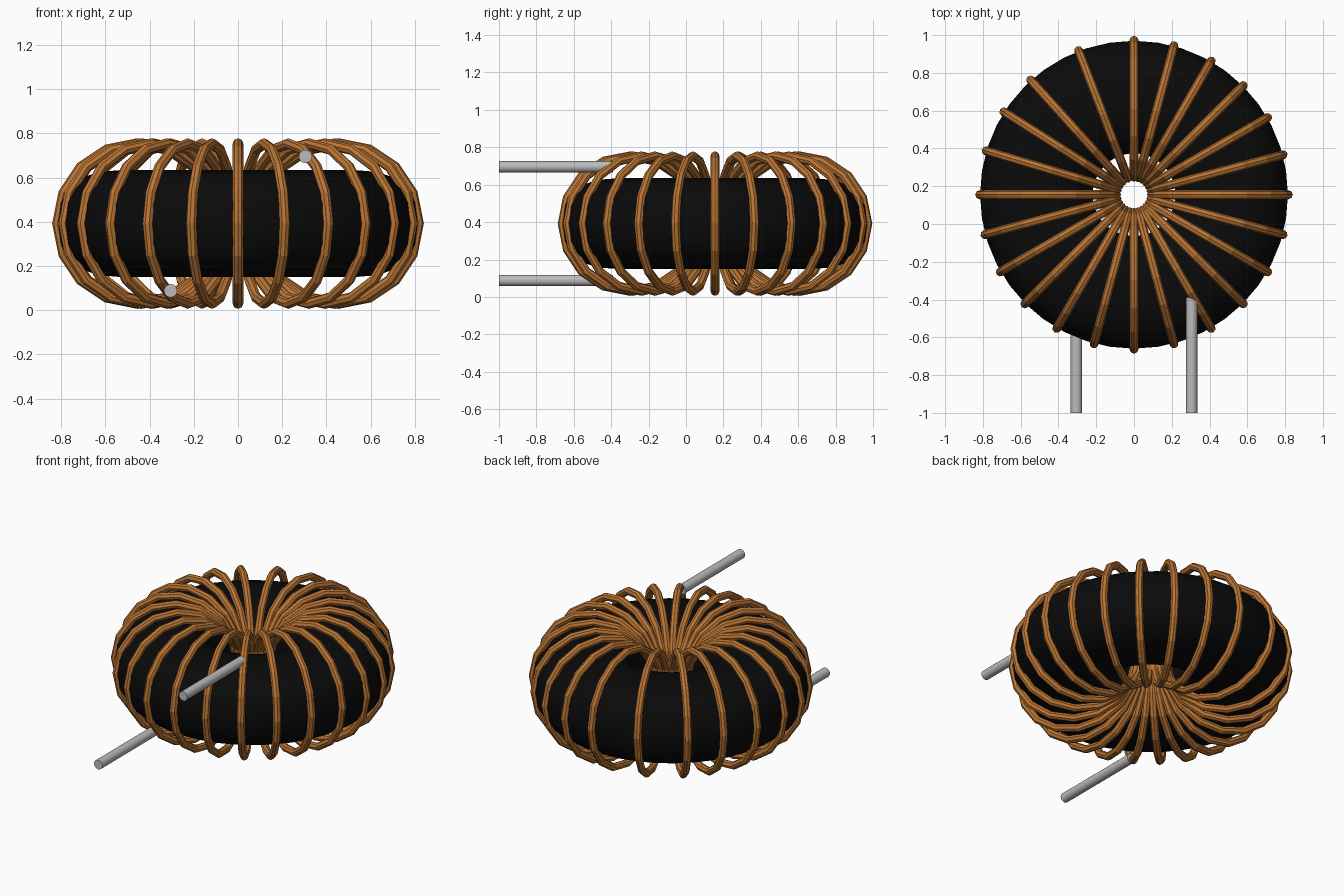
import bpy, bmesh, math
from mathutils import Matrix, Vector

if "Cube" in bpy.data.objects:
    bpy.data.objects.remove(bpy.data.objects["Cube"], do_unlink=True)

CENTRE = Vector((0, 0.155, 0.392))


def material(name, colour):
    m = bpy.data.materials.new(name)
    m.use_nodes = True
    m.diffuse_color = (*colour, 1)
    bsdf = m.node_tree.nodes["Principled BSDF"]
    bsdf.inputs["Base Color"].default_value = (*colour, 1)
    bsdf.inputs["Roughness"].default_value = 0.5
    return m


black = material("ferrite black", (0.003, 0.003, 0.003))
copper = material("copper", (0.5, 0.18, 0.035))
tin = material("tinned grey", (0.5, 0.5, 0.5))


def ring(name, major, sections, section, mat):
    """Sweep a closed (radial, height) section around the z axis."""
    bm = bmesh.new()
    loops = []
    for i in range(sections):
        a = math.tau * i / sections
        loops.append([bm.verts.new(((major + r) * math.cos(a), (major + r) * math.sin(a), z))
                      for r, z in section])
    n = len(section)
    for i in range(sections):
        p, q = loops[i], loops[(i + 1) % sections]
        for j in range(n):
            k = (j + 1) % n
            bm.faces.new((p[j], q[j], q[k], p[k]))
    bmesh.ops.recalc_face_normals(bm, faces=bm.faces)
    mesh = bpy.data.meshes.new(name)
    bm.to_mesh(mesh)
    bm.free()
    mesh.materials.append(mat)
    return mesh


def add(name, mesh):
    ob = bpy.data.objects.new(name, mesh)
    bpy.context.collection.objects.link(ob)
    return ob


def oval(rx, rz, n, power=2.0):
    """Oval section; a higher power gives a squarer shape."""
    pts = []
    for i in range(n):
        a = math.tau * i / n
        c, s = math.cos(a), math.sin(a)
        pts.append((rx * math.copysign(abs(c) ** (2 / power), c),
                    rz * math.copysign(abs(s) ** (2 / power), s)))
    return pts


# Flattened ring core
core = add("core", ring("core", 0.517, 40, oval(0.298, 0.243, 20, 2.5), black))
core.location = CENTRE
core.data.shade_smooth()

# Copper turns: upright hoops threaded through the core
turn_mesh = ring("winding_turn", 0.362, 16, oval(0.024, 0.024, 8), copper)
angles = list(range(-165, 91, 15)) + [111, 132, 147.5, 163.5, 180]
for i, deg in enumerate(angles):
    turn = add(f"winding_turn_{i + 1}", turn_mesh)
    turn.matrix_world = (Matrix.Translation(CENTRE)
                         @ Matrix.Rotation(math.radians(deg), 4, "Z")
                         @ Matrix.Translation((0.455, 0, 0))
                         @ Matrix.Rotation(math.pi / 2, 4, "X"))

# Straight leads towards the front
for name, side in (("upper_lead", 1), ("lower_lead", -1)):
    bpy.ops.mesh.primitive_cylinder_add(
        vertices=20, radius=0.03, depth=0.61,
        location=(0.305 * side, -0.695, CENTRE.z + 0.304 * side),
        rotation=(math.pi / 2, 0, 0))
    lead = bpy.context.object
    lead.name = name
    lead.data.materials.append(tin)
    bpy.ops.object.shade_smooth_by_angle(angle=math.radians(40))
